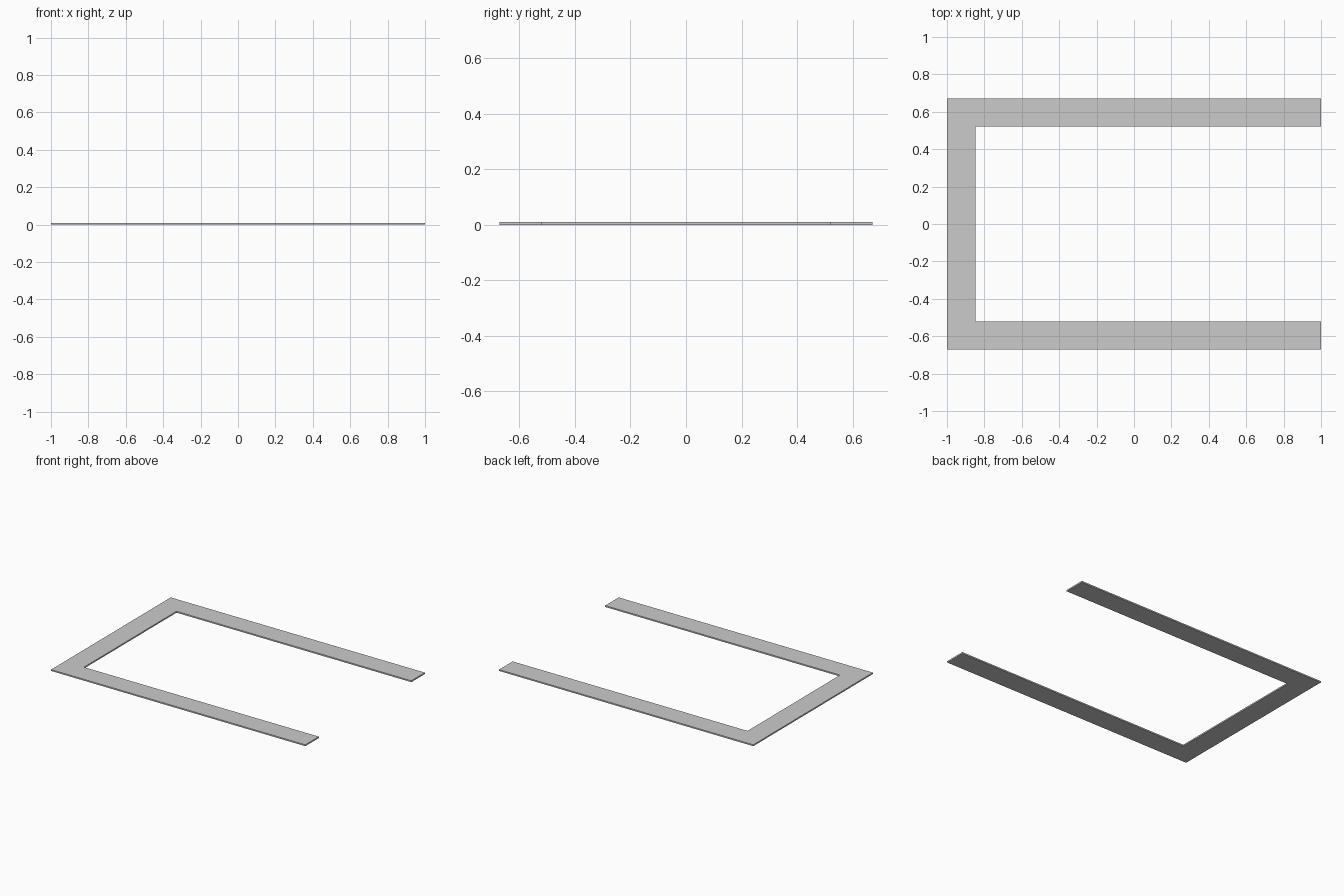
import bpy
import bmesh

if "Cube" in bpy.data.objects:
    bpy.data.objects.remove(bpy.data.objects["Cube"])

HALF_X, HALF_Y = 1.0, 0.672   # outer half sizes
WIDTH = 0.152                 # strip width
THICK = 0.01                  # strip thickness

# U-shaped flat strip, open toward +x
inner_x, inner_y = -HALF_X + WIDTH, HALF_Y - WIDTH
half = [(HALF_X, inner_y), (HALF_X, HALF_Y), (-HALF_X, HALF_Y)]
lower = [(x, -y) for x, y in reversed(half)]
outline = half + lower + [(inner_x, -inner_y), (inner_x, inner_y)]

bm = bmesh.new()
face = bm.faces.new([bm.verts.new((x, y, 0)) for x, y in outline])
ext = bmesh.ops.extrude_face_region(bm, geom=[face])
top = [v for v in ext["geom"] if isinstance(v, bmesh.types.BMVert)]
bmesh.ops.translate(bm, verts=top, vec=(0, 0, THICK))
bmesh.ops.recalc_face_normals(bm, faces=bm.faces)

mesh = bpy.data.meshes.new("u_shaped_strip")
bm.to_mesh(mesh)
bm.free()
strip = bpy.data.objects.new("u_shaped_strip", mesh)
bpy.context.collection.objects.link(strip)
